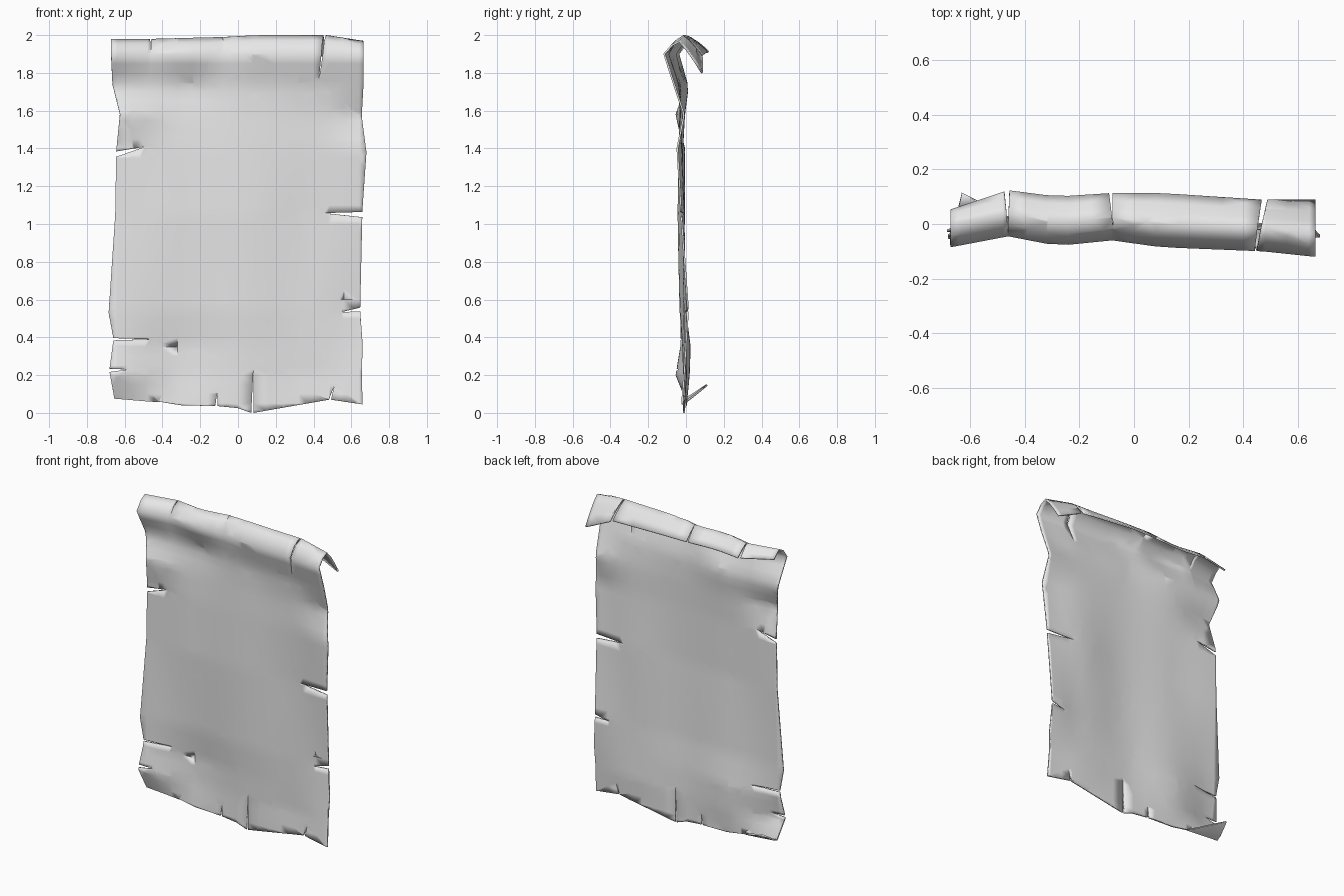
import bpy
import bmesh
import math
from mathutils import Vector

default_cube = bpy.data.objects.get("Cube")
if default_cube:
    bpy.data.objects.remove(default_cube, do_unlink=True)

ROLL_START, ROLL_CREST, FLAP_END = 1.9, 2.0, 2.15
RIGHTWARD, UPWARD = Vector((1, 0)), Vector((0, 1))


def tear(mouth, tip, direction, half_width=0.006):
    """Three outline points that make a narrow V-shaped rip."""
    mouth = Vector(mouth)
    offset = direction * half_width
    return [mouth - offset, Vector(tip), mouth + offset]


def sample(columns, values, x, smooth=False):
    """Interpolate values given at rising column positions."""
    x = min(max(x, columns[0]), columns[-1])
    for i in range(len(columns) - 1):
        if x <= columns[i + 1]:
            t = (x - columns[i]) / (columns[i + 1] - columns[i])
            if smooth:
                t = t * t * (3 - 2 * t)
            return values[i] + (values[i + 1] - values[i]) * t
    return values[-1]


# Flat outline of the sheet, anticlockwise as seen from the front
bottom_edge = [
    (-0.655, 0.08), (-0.63, -0.05), (-0.53, 0.0), (-0.42, 0.06), (-0.3, 0.04),
    *tear((-0.115, 0.036), (-0.11, 0.11), RIGHTWARD),
    (0.0, 0.025),
    *tear((0.076, 0.0), (0.082, 0.24), RIGHTWARD),
    *tear((0.487, 0.07), (0.51, 0.145), RIGHTWARD),
    (0.66, 0.045),
]
right_edge = [
    (0.655, 0.2), (0.66, 0.36),
    *tear((0.647, 0.548), (0.545, 0.533), UPWARD, 0.01),
    *tear((0.658, 1.05), (0.455, 1.058), UPWARD, 0.014),
    (0.68, 1.38), (0.655, 1.57), (0.665, 1.75),
]
top_edge = [
    (0.663, FLAP_END),
    *tear((0.477, FLAP_END), (0.428, 1.76), -RIGHTWARD, 0.01),
    *tear((-0.085, FLAP_END), (-0.077, 1.955), -RIGHTWARD),
    *tear((-0.465, FLAP_END), (-0.461, ROLL_START), -RIGHTWARD, 0.009),
    (-0.67, FLAP_END),
]
left_edge = [
    (-0.672, ROLL_START), (-0.665, 1.74), (-0.625, 1.58),
    *tear((-0.645, 1.37), (-0.49, 1.41), -UPWARD, 0.014),
    (-0.65, 1.05), (-0.685, 0.53),
    *tear((-0.66, 0.39), (-0.465, 0.39), -UPWARD),
    *tear((-0.68, 0.225), (-0.575, 0.23), -UPWARD, 0.009),
]

# Gentle waves of the sheet: depth across its width at several heights
wave_columns = (-0.67, -0.3, 0.05, 0.4, 0.66)
wave_heights = (0.05, 0.2, 0.35, 0.55, 1.05, 1.4, 1.58, 1.73)
wave_rows = (
    (0.01, 0.0, -0.01, -0.01, -0.02),
    (-0.05, 0.015, -0.01, 0.0, -0.01),
    (-0.025, 0.02, -0.015, -0.005, 0.0),
    (-0.025, -0.005, -0.03, -0.01, 0.01),
    (-0.01, -0.025, -0.04, -0.012, -0.025),
    (-0.01, -0.02, -0.035, -0.025, -0.045),
    (-0.052, -0.01, -0.03, -0.025, -0.01),
    (0.005, 0.01, -0.03, -0.04, -0.06),
)

# Rolled top: front depth, crest height and flap hem, from right to left
roll_columns = (-0.67, -0.46, -0.28, -0.08, 0.1, 0.47, 0.66)
roll_front = (-0.08, -0.04, -0.075, -0.055, -0.08, -0.095, -0.115)
roll_crest = (1.975, 1.975, 1.98, 1.985, 1.995, 1.995, 1.965)
hem_depth = (0.05, 0.12, 0.097, 0.11, 0.11, 0.085, 0.085)
hem_height = (1.93, 1.91, 1.91, 1.91, 1.91, 1.89, 1.8)


def curl_line(x):
    return 0.08 - 0.085 * (x + 0.655)


def bend(x, s):
    """Place a point of the flat sheet in space."""
    front = sample(roll_columns, roll_front, x)
    if s <= ROLL_START:
        depths = [sample(wave_columns, row, x, True) for row in wave_rows]
        depth = sample(wave_heights + (ROLL_START,), depths + [front], s)
        # Lower corner curls up behind the sheet
        drop = curl_line(x) - s
        if x < -0.42 and drop > 0:
            return Vector((x, depth + drop * 0.8, curl_line(x) + drop * 0.55))
        return Vector((x, depth, s))
    crest = sample(roll_columns, roll_crest, x)
    crest_depth = front + 0.08
    if s <= ROLL_CREST:
        t = (s - ROLL_START) / (ROLL_CREST - ROLL_START)
        rise = math.sin(t * math.pi / 2)
        return Vector((x, front + 0.08 * t, ROLL_START + (crest - ROLL_START) * rise))
    t = (s - ROLL_CREST) / (FLAP_END - ROLL_CREST)
    depth = crest_depth + (sample(roll_columns, hem_depth, x) - crest_depth) * t
    height = crest + (sample(roll_columns, hem_height, x) - crest) * t ** 1.2
    return Vector((x, depth, height))


# Fill the outline, slice it into a fine net, then bend it
bm = bmesh.new()
outline = bottom_edge + right_edge + top_edge + left_edge
bm.faces.new([bm.verts.new((p[0], 0, p[1])) for p in outline])
bm.normal_update()
bmesh.ops.triangulate(bm, faces=bm.faces[:], ngon_method='EAR_CLIP')


def slice_sheet(point, normal):
    bmesh.ops.bisect_plane(bm, geom=bm.verts[:] + bm.edges[:] + bm.faces[:],
                           dist=0.00001, plane_co=point, plane_no=normal)


for i in range(-8, 9):
    slice_sheet((i * 0.08, 0, 0), (1, 0, 0))
for i in range(1, 43):
    slice_sheet((0, 0, i * 0.05), (0, 0, 1))
slice_sheet((-0.655, 0, curl_line(-0.655)), (0.085, 0, 1))
bm.normal_update()
bmesh.ops.triangulate(bm, faces=bm.faces[:])
for v in bm.verts:
    v.co = bend(v.co.x, v.co.z)

mesh = bpy.data.meshes.new("torn_sheet")
bm.to_mesh(mesh)
bm.free()
sheet = bpy.data.objects.new("torn_sheet", mesh)
bpy.context.collection.objects.link(sheet)

# Plain light grey paper
paper = bpy.data.materials.new("light_grey_paper")
paper.use_nodes = True
paper.diffuse_color = (0.8, 0.8, 0.8, 1)
paper.node_tree.nodes["Principled BSDF"].inputs["Base Color"].default_value = (0.8, 0.8, 0.8, 1)
mesh.materials.append(paper)

bpy.ops.object.select_all(action='DESELECT')
sheet.select_set(True)
bpy.context.view_layer.objects.active = sheet
bpy.ops.object.shade_smooth_by_angle(angle=math.radians(80))

# Thickness of the paper
thickness = sheet.modifiers.new("paper_thickness", 'SOLIDIFY')
thickness.thickness = 0.01
thickness.offset = 0
